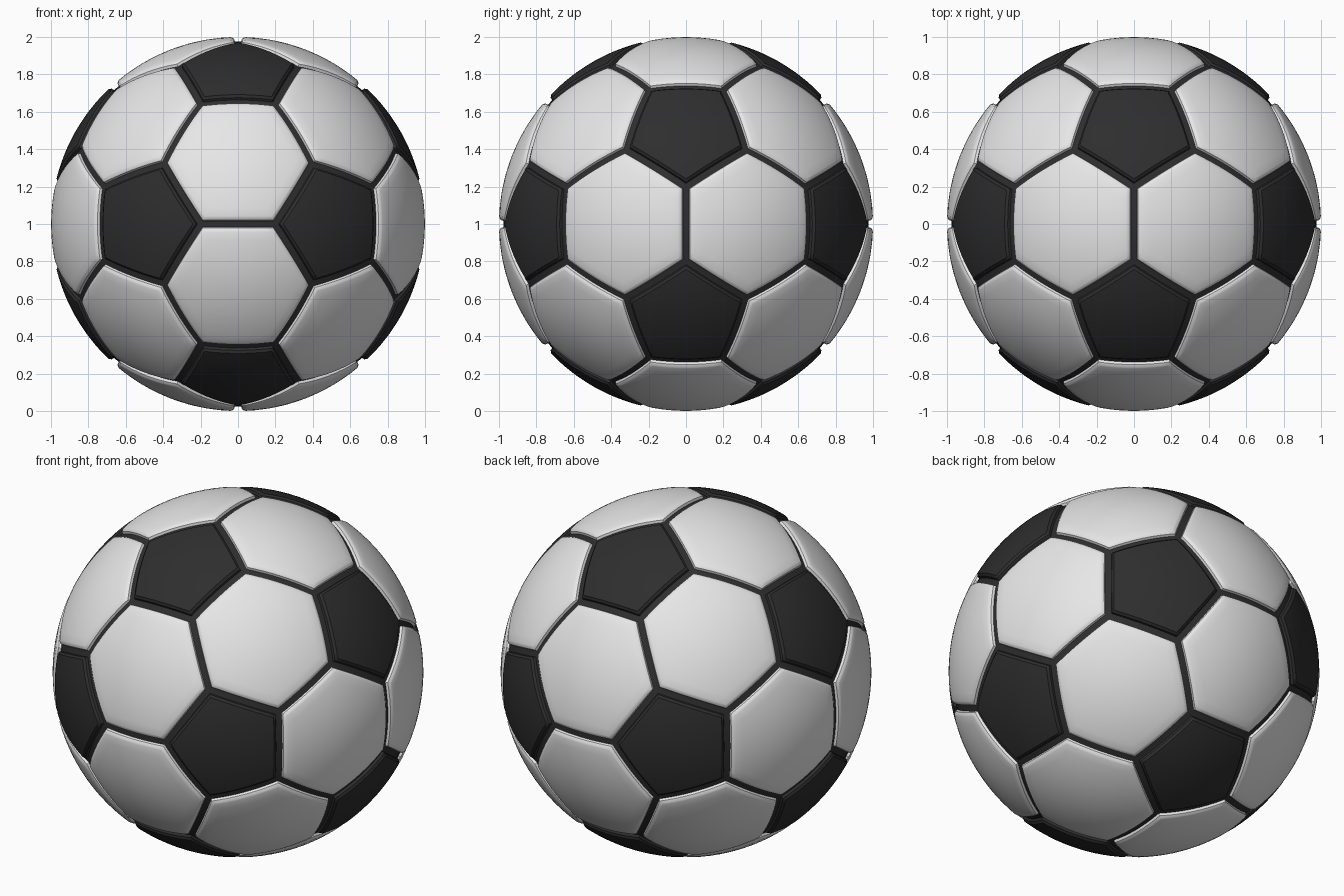
import bpy, bmesh
from math import sqrt, radians
from mathutils import Vector

cube = bpy.data.objects.get("Cube")
if cube:
    bpy.data.objects.remove(cube, do_unlink=True)


def make_material(name, value):
    mat = bpy.data.materials.new(name)
    mat.use_nodes = True
    color = (value, value, value, 1)
    mat.diffuse_color = color
    mat.node_tree.nodes["Principled BSDF"].inputs["Base Color"].default_value = color
    return mat


WHITE, BLACK, SEAM = range(3)
materials = [make_material("white panel", 0.8),
             make_material("black panel", 0.027),
             make_material("dark seam", 0.027)]

# Icosahedron corners, one golden rectangle per plane
phi = (1 + sqrt(5)) / 2
corners = []
for s in (-1, 1):
    for t in (-phi, phi):
        corners += [Vector((s, t, 0)), Vector((0, s, t)), Vector((t, 0, s))]

# Cut every corner off at a third of each edge: 12 pentagons, 20 hexagons
bm = bmesh.new()
for a in corners:
    for b in corners:
        if 0 < (a - b).length < 2.1:
            bm.verts.new(a.lerp(b, 1 / 3))
bmesh.ops.convex_hull(bm, input=bm.verts[:])
bmesh.ops.dissolve_limit(bm, angle_limit=radians(5), verts=bm.verts[:], edges=bm.edges[:])
for face in bm.faces:
    face.material_index = BLACK if len(face.verts) == 5 else WHITE

# Separate the panels, refine them and blow them up to a ball
bmesh.ops.split_edges(bm, edges=bm.edges[:])
bmesh.ops.poke(bm, faces=bm.faces[:])
bmesh.ops.subdivide_edges(bm, edges=bm.edges[:], cuts=7, use_grid_fill=True)
for v in bm.verts:
    v.co.normalize()
bm.normal_update()

# Seam floor, panel wall and rounded shoulder around each panel
panels = bm.faces[:]
rings = []
for width in (0.017, 0.004, 0.012):
    result = bmesh.ops.inset_region(bm, faces=panels, thickness=width,
                                    use_boundary=True, use_even_offset=True)
    rings.append(result["faces"])
for face in rings[0]:
    face.material_index = SEAM

# Sink the rings to their depths and keep the rest on the ball
radius = {v: 0.975 for v in bm.verts if v.is_boundary}
for ring, r in zip(rings, (0.976, 0.99, 0.998)):
    for face in ring:
        for v in face.verts:
            radius.setdefault(v, r)
for v in bm.verts:
    v.co = v.co.normalized() * radius.get(v, 1.0) + Vector((0, 0, 1))

# Join the panels along the seam centres
bmesh.ops.remove_doubles(bm, verts=bm.verts[:], dist=0.0005)
bmesh.ops.recalc_face_normals(bm, faces=bm.faces[:])

mesh = bpy.data.meshes.new("ball")
bm.to_mesh(mesh)
bm.free()
for mat in materials:
    mesh.materials.append(mat)
ball = bpy.data.objects.new("ball", mesh)
bpy.context.collection.objects.link(ball)
bpy.context.view_layer.objects.active = ball
ball.select_set(True)
bpy.ops.object.shade_smooth_by_angle(angle=radians(40))
